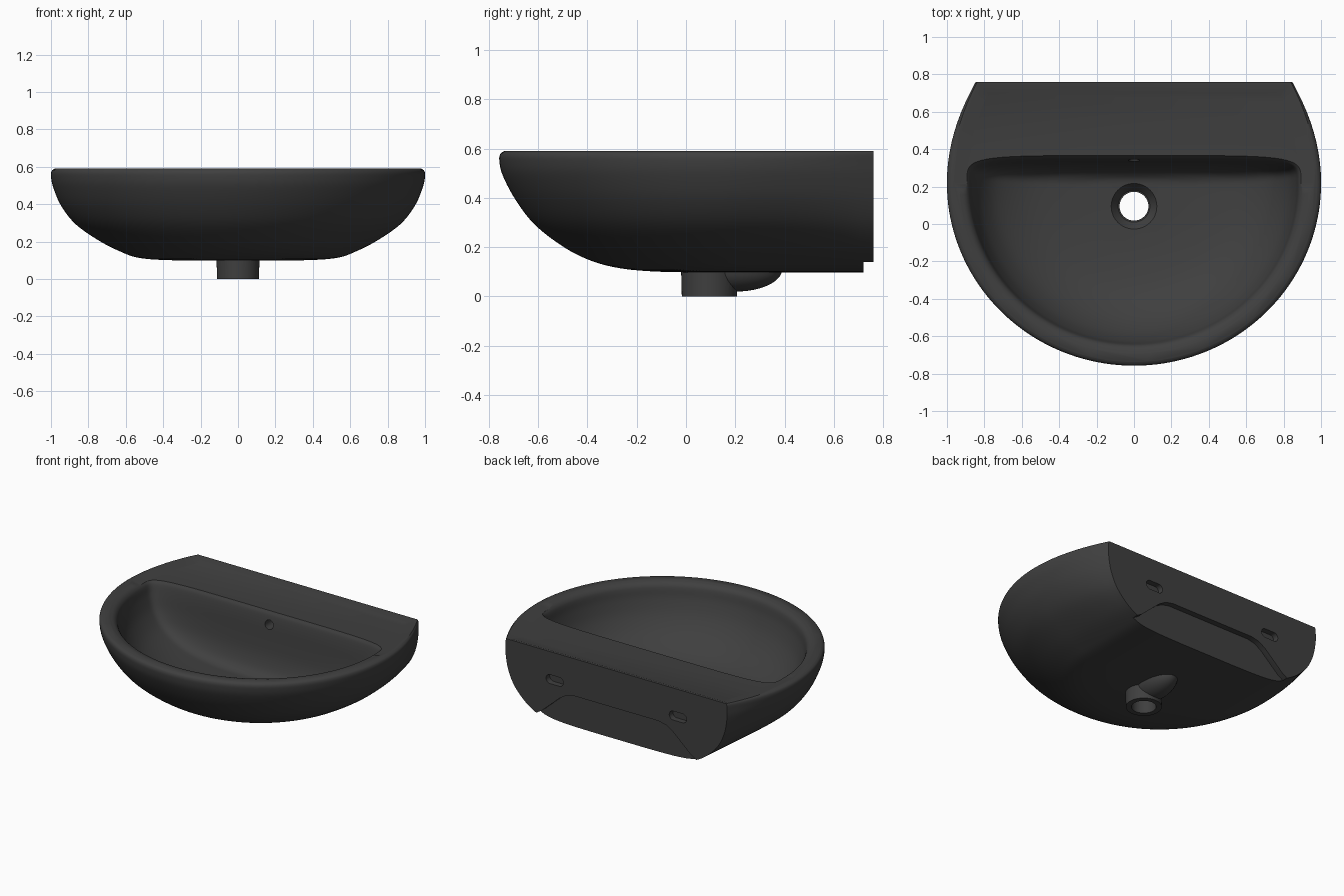
import bpy, bmesh, math
from mathutils import Matrix, Vector

cube = bpy.data.objects.get("Cube")
if cube:
    bpy.data.objects.remove(cube, do_unlink=True)

glaze = bpy.data.materials.new("dark grey ceramic")
glaze.use_nodes = True
COLOUR = (0.05, 0.05, 0.05, 1)
glaze.diffuse_color = COLOUR
glaze.node_tree.nodes["Principled BSDF"].inputs["Base Color"].default_value = COLOUR


def finish(bm, name):
    bmesh.ops.recalc_face_normals(bm, faces=bm.faces)
    mesh = bpy.data.meshes.new(name)
    bm.to_mesh(mesh)
    bm.free()
    mesh.materials.append(glaze)
    obj = bpy.data.objects.new(name, mesh)
    bpy.context.collection.objects.link(obj)
    return obj


def smooth_rows(rows, steps):
    """Catmull-Rom interpolation of profile stations."""
    pts = [Vector(r) for r in rows]
    pts = [pts[0]] + pts + [pts[-1]]
    out = []
    for a, b, c, d in zip(pts, pts[1:], pts[2:], pts[3:]):
        for i in range(steps):
            t = i / steps
            out.append(b + (c - a) * t / 2 + (a * 2 - b * 5 + c * 4 - d) * t * t / 2
                       + (b * 3 - a - c * 3 + d) * t ** 3 / 2)
    return out + [pts[-1]]


def loft(name, rings):
    bm = bmesh.new()
    loops = [[bm.verts.new(p) for p in ring] for ring in rings]
    for low, high in zip(loops, loops[1:]):
        for i in range(len(low)):
            j = (i + 1) % len(low)
            bm.faces.new((low[i], low[j], high[j], high[i]))
    bm.faces.new(loops[0])
    bm.faces.new(loops[-1])
    return finish(bm, name)


def outer_ring(z, half, front, taper, back=0.76, mid=0.22):
    """Half ellipse in front, gently converging sides to a straight back."""
    side = [(half * (1 - (1 - taper) * (i / 10) ** 2), mid + (back - mid) * i / 10)
            for i in range(10, 0, -1)]
    arc = [(half * math.cos(math.pi * i / 80), mid - (mid - front) * math.sin(math.pi * i / 80))
           for i in range(81)]
    return [(x, y, z) for x, y in side + arc + [(-x, y) for x, y in reversed(side)]]


def bowl_ring(z, half, front, back, power, mid=0.2):
    """Half ellipse in front, squarish superellipse behind."""
    ring = []
    for i in range(128):
        a = 2 * math.pi * i / 128
        c, s = math.cos(a), math.sin(a)
        p = power if s > 0 else 1
        depth = back - mid if s > 0 else mid - front
        ring.append((half * math.copysign(abs(c) ** p, c),
                     mid + depth * math.copysign(abs(s) ** p, s), z))
    return ring


def cone(name, centre, r_low, r_high, height, axis="Z"):
    bm = bmesh.new()
    turn = Matrix.Rotation(-math.pi / 2, 4, "X") if axis == "Y" else Matrix()
    bmesh.ops.create_cone(bm, cap_ends=True, segments=48, radius1=r_low, radius2=r_high,
                          depth=height, matrix=Matrix.Translation(centre) @ turn)
    return finish(bm, name)


def prism(name, outline, y0, y1):
    return loft(name, [[(x, y, z) for x, z in outline] for y in (y0, y1)])


def combine(target, tool, operation):
    mod = target.modifiers.new(tool.name, "BOOLEAN")
    mod.object, mod.operation, mod.solver = tool, operation, "EXACT"
    bpy.context.view_layer.objects.active = target
    bpy.ops.object.modifier_apply(modifier=mod.name)
    bpy.data.objects.remove(tool, do_unlink=True)


# Outer shell: height, half width, front y, back taper
shell = smooth_rows([
    (0.098, 0.2, 0.0, 1.0), (0.102, 0.41, -0.14, 1.0), (0.115, 0.54, -0.27, 1.0),
    (0.145, 0.625, -0.385, 0.99), (0.2, 0.735, -0.495, 0.955), (0.29, 0.865, -0.612, 0.905),
    (0.39, 0.945, -0.69, 0.875), (0.49, 0.988, -0.743, 0.855), (0.55, 1.0, -0.757, 0.845),
    (0.578, 0.996, -0.753, 0.847), (0.59, 0.98, -0.737, 0.855)], 5)
basin = loft("basin", [outer_ring(*r) for r in shell])

# Drain outlet and overflow channel under the bowl
combine(basin, cone("drain_outlet", (0, 0.095, 0.075), 0.112, 0.116, 0.15), "UNION")
bm = bmesh.new()
bmesh.ops.create_uvsphere(bm, u_segments=40, v_segments=24, radius=1,
                          matrix=Matrix.Translation((0, 0.2, 0.11)) @ Matrix.Diagonal((0.1, 0.19, 0.09, 1)))
combine(basin, finish(bm, "overflow_channel"), "UNION")

# Slightly sunken ledge behind the bowl
ledge = [outer_ring(0.574, 0.895, 0.1, 0.871, 0.7),
         outer_ring(0.595, 0.98, 0.06, 0.862, 0.755)]
combine(basin, loft("ledge_cutter", ledge), "DIFFERENCE")

# Bowl: height, half width, front y, back y, corner squareness
bowl = smooth_rows([
    (0.152, 0.13, -0.03, 0.222, 0.9), (0.162, 0.33, -0.18, 0.25, 0.8),
    (0.2, 0.56, -0.36, 0.285, 0.65), (0.28, 0.73, -0.49, 0.313, 0.52),
    (0.38, 0.82, -0.577, 0.328, 0.44), (0.48, 0.862, -0.625, 0.338, 0.39),
    (0.545, 0.877, -0.642, 0.35, 0.36), (0.568, 0.888, -0.652, 0.362, 0.36),
    (0.582, 0.905, -0.668, 0.372, 0.36), (0.589, 0.928, -0.69, 0.378, 0.36),
    (0.594, 0.95, -0.71, 0.38, 0.36)], 4)
combine(basin, loft("bowl_cutter", [bowl_ring(*r) for r in bowl]), "DIFFERENCE")

# Drain seat, drain hole and overflow hole
combine(basin, cone("drain_seat_cutter", (0, 0.095, 0.14), 0.085, 0.14, 0.07), "DIFFERENCE")
combine(basin, cone("drain_cutter", (0, 0.095, 0.1), 0.077, 0.077, 0.4), "DIFFERENCE")
combine(basin, cone("overflow_cutter", (0, 0.36, 0.49), 0.031, 0.031, 0.12, "Y"), "DIFFERENCE")

# Recess along the bottom of the back
half = [(0.9, 0.05), (0.9, 0.138), (0.615, 0.138), (0.57, 0.165), (0.43, 0.29),
        (0.38, 0.32), (0.32, 0.333)]
recess = half + [(-x, z) for x, z in reversed(half)]
combine(basin, prism("recess_cutter", recess, 0.72, 0.8), "DIFFERENCE")

# Wall fixing slots
for side in (-1, 1):
    slot = []
    for i in range(24):
        a = 2 * math.pi * (i + 0.5) / 24
        shift = math.copysign(0.035, math.cos(a))
        slot.append((side * 0.47 + shift + 0.031 * math.cos(a), 0.4 + 0.031 * math.sin(a)))
    combine(basin, prism("slot_cutter", slot, 0.72, 0.8), "DIFFERENCE")

bpy.ops.object.select_all(action="DESELECT")
basin.select_set(True)
bpy.context.view_layer.objects.active = basin
bpy.ops.object.shade_smooth_by_angle(angle=math.radians(35))
